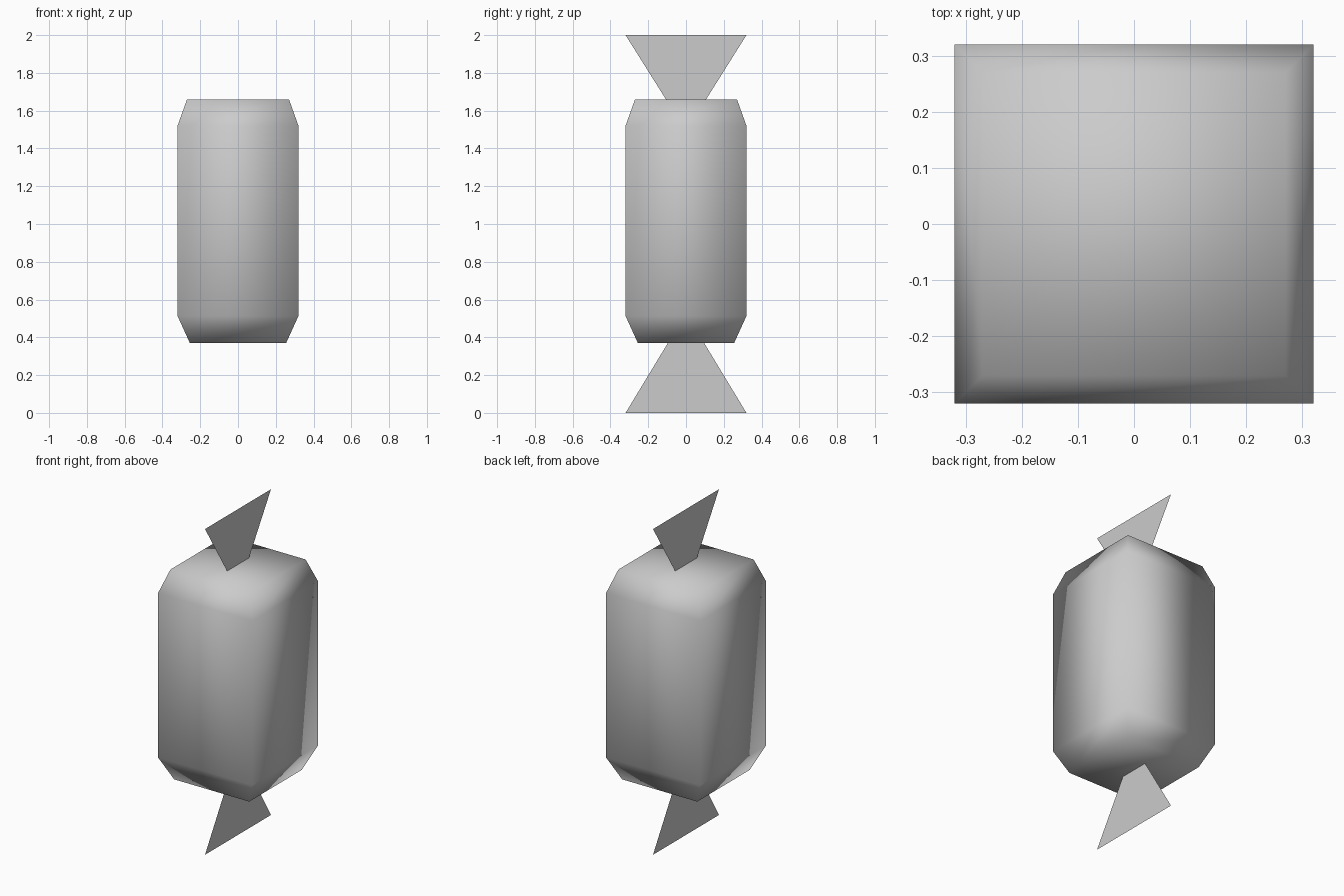
import bpy, bmesh

if "Cube" in bpy.data.objects:
    bpy.data.objects.remove(bpy.data.objects["Cube"])


def make_object(name, bm, smooth):
    for f in bm.faces:
        f.smooth = smooth
    mesh = bpy.data.meshes.new(name)
    bm.to_mesh(mesh)
    bm.free()
    obj = bpy.data.objects.new(name, mesh)
    bpy.context.collection.objects.link(obj)
    return obj


# Wrapped body: square rings (height, half width) lofted and capped
bm = bmesh.new()
rings = []
for z, r in [(0.37, 0.255), (0.513, 0.32), (1.52, 0.32), (1.66, 0.27)]:
    corners = [(-r, -r), (r, -r), (r, r), (-r, r)]
    rings.append([bm.verts.new((x, y, z)) for x, y in corners])
for low, high in zip(rings, rings[1:]):
    for i in range(4):
        j = (i + 1) % 4
        bm.faces.new((low[i], low[j], high[j], high[i]))
bm.faces.new(rings[0][::-1])
bm.faces.new(rings[-1])
make_object("candy_body", bm, True)

# Flat wrapper ends: thin trapezoid sheets flaring away from the body
for name, z_in, w_in, z_out in [("wrapper_end_top", 1.65, 0.10, 2.0),
                                ("wrapper_end_bottom", 0.38, 0.09, 0.0)]:
    bm = bmesh.new()
    pts = [(-w_in, z_in), (w_in, z_in), (0.32, z_out), (-0.32, z_out)]
    bm.faces.new([bm.verts.new((0, y, z)) for y, z in pts])
    make_object(name, bm, False)
